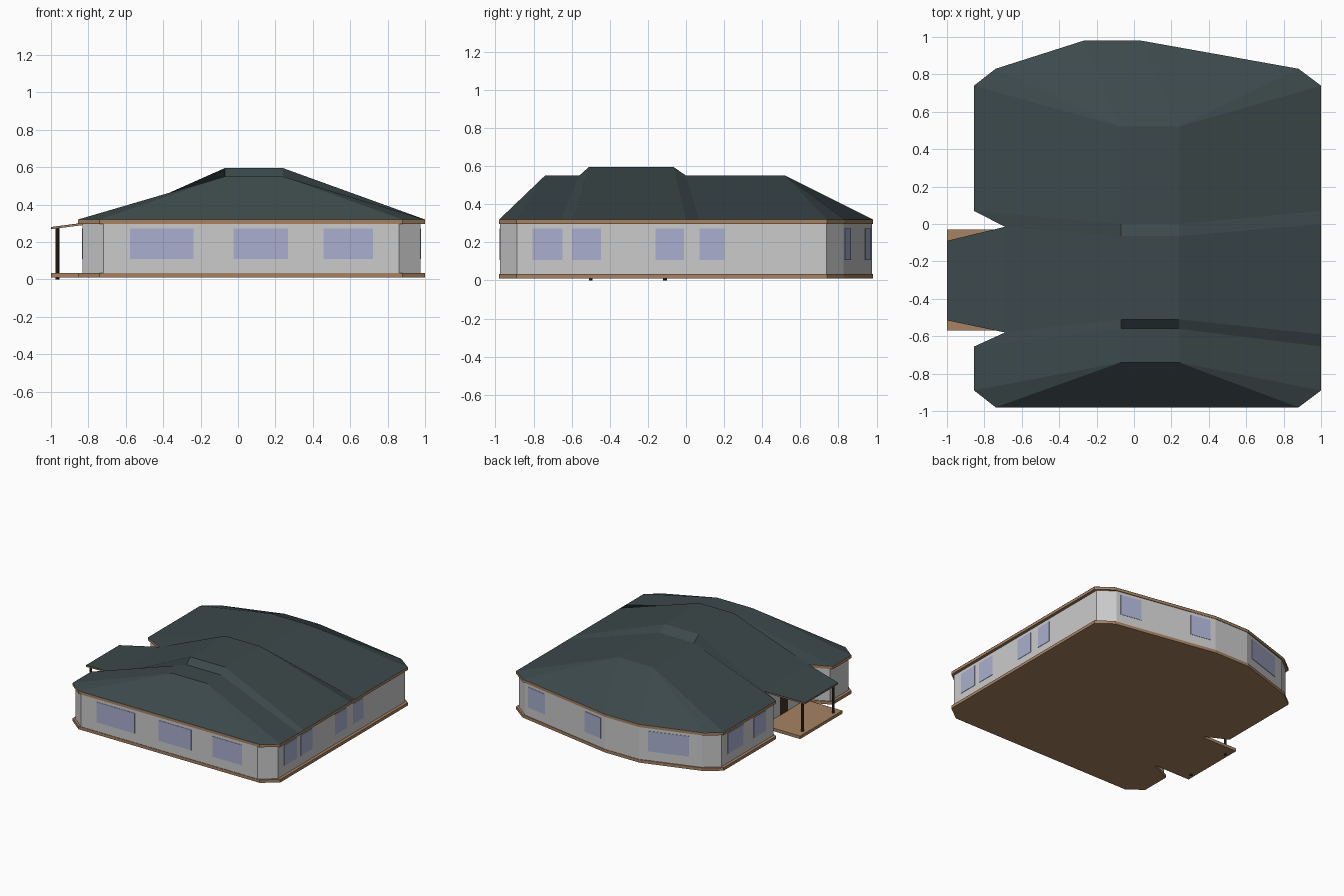
import bpy, bmesh
from mathutils import Vector

if "Cube" in bpy.data.objects:
    bpy.data.objects.remove(bpy.data.objects["Cube"])


def material(name, rgb):
    m = bpy.data.materials.new(name)
    m.diffuse_color = (*rgb, 1)
    m.use_nodes = True
    m.node_tree.nodes["Principled BSDF"].inputs["Base Color"].default_value = m.diffuse_color
    return m


ROOF = material("roof_green", (0.045, 0.066, 0.07))
WOOD = material("wood", (0.38, 0.225, 0.12))
GLASS = material("glass", (0.40, 0.43, 0.62))
DARK = material("dark_wood", (0.05, 0.032, 0.02))


def mesh_object(name, verts, faces, mat=None):
    me = bpy.data.meshes.new(name)
    me.from_pydata([tuple(v) for v in verts], [], faces)
    ob = bpy.data.objects.new(name, me)
    bpy.context.collection.objects.link(ob)
    if mat:
        me.materials.append(mat)
    return ob


def prism(name, outline, z0, z1, mat=None, caps=True):
    n = len(outline)
    verts = [(x, y, z) for z in (z0, z1) for x, y in outline]
    faces = [(i, (i + 1) % n, n + (i + 1) % n, n + i) for i in range(n)]
    if caps:
        faces += [tuple(reversed(range(n))), tuple(range(n, 2 * n))]
    return mesh_object(name, verts, faces, mat)


# Footprint, counter-clockwise from the front left corner
outline = [(-0.74, -0.98), (0.88, -0.98), (1, -0.89), (1, 0.74), (0.88, 0.83),
           (0.04, 0.98), (-0.27, 0.98), (-0.74, 0.83), (-0.855, 0.74),
           (-0.855, 0.07), (-0.69, -0.015), (-0.69, -0.58),
           (-0.855, -0.655), (-0.855, -0.89)]
porch = [(-0.69, -0.03), (-1, -0.03), (-1, -0.57), (-0.69, -0.57)]
walls = [(0.07 + (x - 0.07) * 0.975, y * 0.996) for x, y in outline]

# Floor slab with porch deck, walls, and eave trim
prism("floor_slab", outline[:11] + porch + outline[11:], 0.01, 0.034, WOOD)
prism("outer_walls", walls, 0.034, 0.297, None, caps=False)
prism("eave_trim", outline, 0.297, 0.319, WOOD)


# Wall panels placed along a wall segment by start and end fraction
def panel(name, seg, f0, f1, z0, z1, mat):
    a, b = Vector(walls[seg]), Vector(walls[(seg + 1) % len(walls)])
    d = (b - a).normalized()
    out = Vector((d.y, -d.x)) * 0.003
    p, q = a.lerp(b, f0), a.lerp(b, f1)
    prism(name, [p + out, q + out, q - out, p - out][::-1][::-1], z0, z1, mat)


windows = {0: [(0.09, 0.305), (0.44, 0.625), (0.745, 0.912)],
           2: [(0.05, 0.147), (0.178, 0.271), (0.448, 0.54), (0.59, 0.67)],
           4: [(0.04, 0.25), (0.75, 0.95)],
           6: [(0.15, 0.8)],
           8: [(0.12, 0.42), (0.62, 0.85)]}
for seg, spans in windows.items():
    for k, (f0, f1) in enumerate(spans):
        panel(f"window_{seg}_{k}", seg, f0, f1, 0.108, 0.272, GLASS)
panel("porch_door", 10, 0.4, 0.58, 0.034, 0.26, DARK)

# Main roof: six stations across, left eave / ridge pair / right eave
E = 0.32
stations = [  # left x, left y, ridge y, ridge z, right y
    (-0.855, -0.89, -0.74, 0.55, -0.89),
    (-0.855, -0.655, -0.56, 0.55, -0.655),
    (-0.69, -0.58, -0.51, 0.595, -0.59),
    (-0.69, -0.015, -0.065, 0.595, 0.0),
    (-0.855, 0.07, 0.0, 0.55, 0.07),
    (-0.855, 0.74, 0.52, 0.55, 0.74)]
verts, faces = [], []
for lx, ly, ry, rz, ey in stations:
    verts += [(lx, ly, E), (-0.07, ry, rz), (0.24, ry, rz), (1, ey, E)]
for i in range(5):
    for j in range(3):
        a = 4 * i + j
        faces.append((a, a + 1, a + 5, a + 4))
# Hipped front end
verts += [(-0.74, -0.98, E), (-0.03, -0.98, E), (0.28, -0.98, E), (0.88, -0.98, E)]
faces += [(0, 24, 1), (24, 25, 1), (25, 26, 2, 1), (26, 27, 2), (27, 3, 2)]
# Hipped back end
verts += [(-0.74, 0.83, E), (-0.27, 0.98, E), (0.04, 0.98, E), (0.88, 0.83, E)]
faces += [(20, 21, 28), (28, 21, 29), (29, 21, 22, 30), (30, 22, 31), (31, 22, 23)]
mesh_object("main_roof", verts, faces, ROOF)


# Porch roof sheet over a wooden ceiling
def sloped_slab(name, dz, thick, mat):
    edge = [(-0.69, -0.58, 0.32), (-0.69, -0.015, 0.32), (-1, -0.09, 0.28), (-1, -0.515, 0.28)]
    v = [(x, y, z + dz - t) for t in (thick, 0) for x, y, z in edge]
    f = [(3, 2, 1, 0), (4, 5, 6, 7)] + [
        (i, (i + 1) % 4, 4 + (i + 1) % 4, 4 + i) for i in range(4)]
    mesh_object(name, v, f, mat)


sloped_slab("porch_roof", 0, 0.003, ROOF)
sloped_slab("porch_ceiling", -0.003, 0.009, WOOD)

# Porch posts
for k, y in enumerate((-0.5, -0.11)):
    bpy.ops.mesh.primitive_cylinder_add(vertices=10, radius=0.01, depth=0.275,
                                        location=(-0.965, y, 0.1375))
    post = bpy.context.object
    post.name = f"porch_post_{k + 1}"
    post.data.materials.append(DARK)

# Consistent outward normals on closed parts
for ob in bpy.data.objects:
    if ob.name in ("main_roof", "outer_walls"):
        continue
    bm = bmesh.new()
    bm.from_mesh(ob.data)
    bmesh.ops.recalc_face_normals(bm, faces=bm.faces)
    bm.to_mesh(ob.data)
    bm.free()
